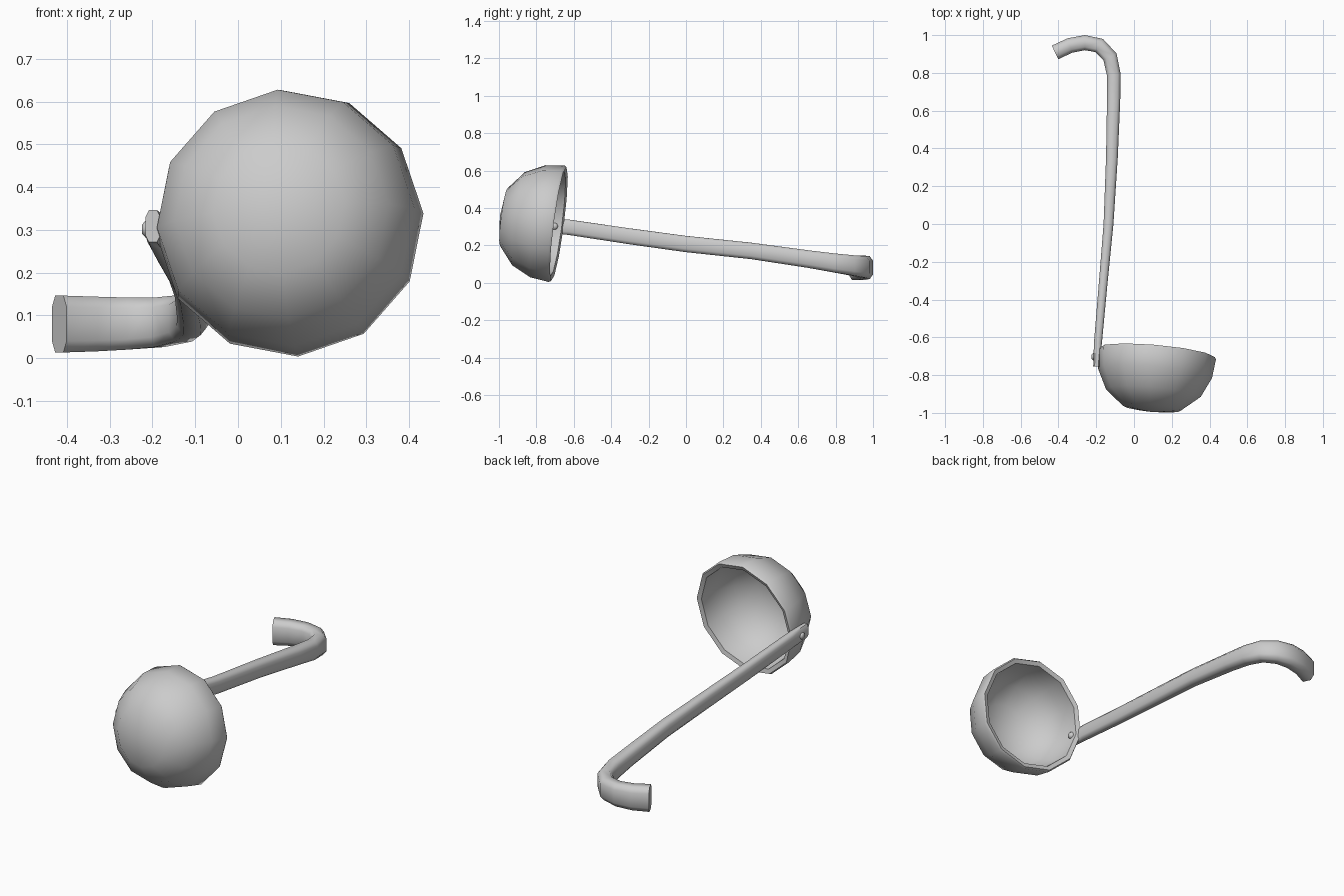
import bpy, bmesh, math
from mathutils import Vector

if "Cube" in bpy.data.objects:
    bpy.data.objects.remove(bpy.data.objects["Cube"])


def finish(name, bm, angle):
    bmesh.ops.recalc_face_normals(bm, faces=bm.faces)
    mesh = bpy.data.meshes.new(name)
    bm.to_mesh(mesh)
    bm.free()
    obj = bpy.data.objects.new(name, mesh)
    bpy.context.collection.objects.link(obj)
    bpy.context.view_layer.objects.active = obj
    obj.select_set(True)
    bpy.ops.object.shade_smooth_by_angle(angle=math.radians(angle))
    obj.select_set(False)
    return obj


def bridge(bm, a, b):
    n = len(a)
    for i in range(n):
        bm.faces.new((a[i], a[(i + 1) % n], b[(i + 1) % n], b[i]))


# Bowl: twelve-sided double-walled dish, opening tilted slightly off +y
SIDES = 12
center = Vector((0.121, -0.688, 0.315))
axis = Vector((-0.09, -1, 0.13)).normalized()      # from rim towards the base
right = (Vector((1, 0, 0)) - axis * axis.x).normalized()
up = right.cross(axis)
if up.z < 0:
    up = -up

# (radius, depth) from outer base over the rim to inner base
profile = [(0.155, 0.29), (0.252, 0.21), (0.303, 0.105), (0.315, 0.004), (0.308, -0.008),
           (0.285, 0.0), (0.278, 0.10), (0.232, 0.192), (0.142, 0.267)]
bm = bmesh.new()
rings = []
for r, d in profile:
    ring = []
    for i in range(SIDES):
        a = math.radians(3.6) + math.tau * i / SIDES
        ring.append(bm.verts.new(center + axis * d + right * r * math.cos(a) + up * r * math.sin(a)))
    rings.append(ring)
for a, b in zip(rings, rings[1:]):
    bridge(bm, a, b)
for ring, depth in ((rings[0], 0.311), (rings[-1], 0.287)):
    tip = bm.verts.new(center + axis * depth)
    for i in range(SIDES):
        bm.faces.new((ring[i], ring[(i + 1) % SIDES], tip))
finish("bowl", bm, 50)

# Handle: rounded strap swept along the shaft and around the hook
# stations: x, y, z, thickness, height
path = [(-0.199, -0.755, 0.309, 0.034, 0.075), (-0.191, -0.63, 0.297, 0.042, 0.082),
        (-0.162, -0.3, 0.248, 0.046, 0.085), (-0.135, 0.0, 0.207, 0.052, 0.087),
        (-0.117, 0.35, 0.170, 0.062, 0.088), (-0.108, 0.65, 0.127, 0.070, 0.094),
        (-0.107, 0.79, 0.106, 0.073, 0.102), (-0.127, 0.885, 0.093, 0.078, 0.108),
        (-0.184, 0.945, 0.084, 0.080, 0.116), (-0.26, 0.960, 0.081, 0.080, 0.122),
        (-0.34, 0.945, 0.080, 0.080, 0.128), (-0.418, 0.908, 0.080, 0.080, 0.133)]
section = [(-0.5, -0.3), (-0.28, -0.5), (0.28, -0.5), (0.5, -0.3),
           (0.5, 0.3), (0.28, 0.5), (-0.28, 0.5), (-0.5, 0.3)]
bm = bmesh.new()
loops = []
for i, (x, y, z, t, h) in enumerate(path):
    p, q = path[max(i - 1, 0)], path[min(i + 1, len(path) - 1)]
    tangent = Vector((q[0] - p[0], q[1] - p[1], 0)).normalized()
    side = Vector((tangent.y, -tangent.x, 0))
    loops.append([bm.verts.new(Vector((x, y, z)) + side * u * t + Vector((0, 0, v * h)))
                  for u, v in section])
for a, b in zip(loops, loops[1:]):
    bridge(bm, a, b)
bm.faces.new(loops[0])
bm.faces.new(loops[-1])
finish("handle", bm, 60)

# Rivet through the strap and the bowl wall, domed on both ends
bm = bmesh.new()
loops = []
for x, r in ((-0.224, 0.011), (-0.217, 0.019), (-0.157, 0.019), (-0.148, 0.011)):
    loops.append([bm.verts.new((x, -0.703 + r * math.cos(math.tau * i / 8),
                                0.302 + r * math.sin(math.tau * i / 8))) for i in range(8)])
for a, b in zip(loops, loops[1:]):
    bridge(bm, a, b)
bm.faces.new(loops[0])
bm.faces.new(loops[-1])
finish("rivet", bm, 60)
